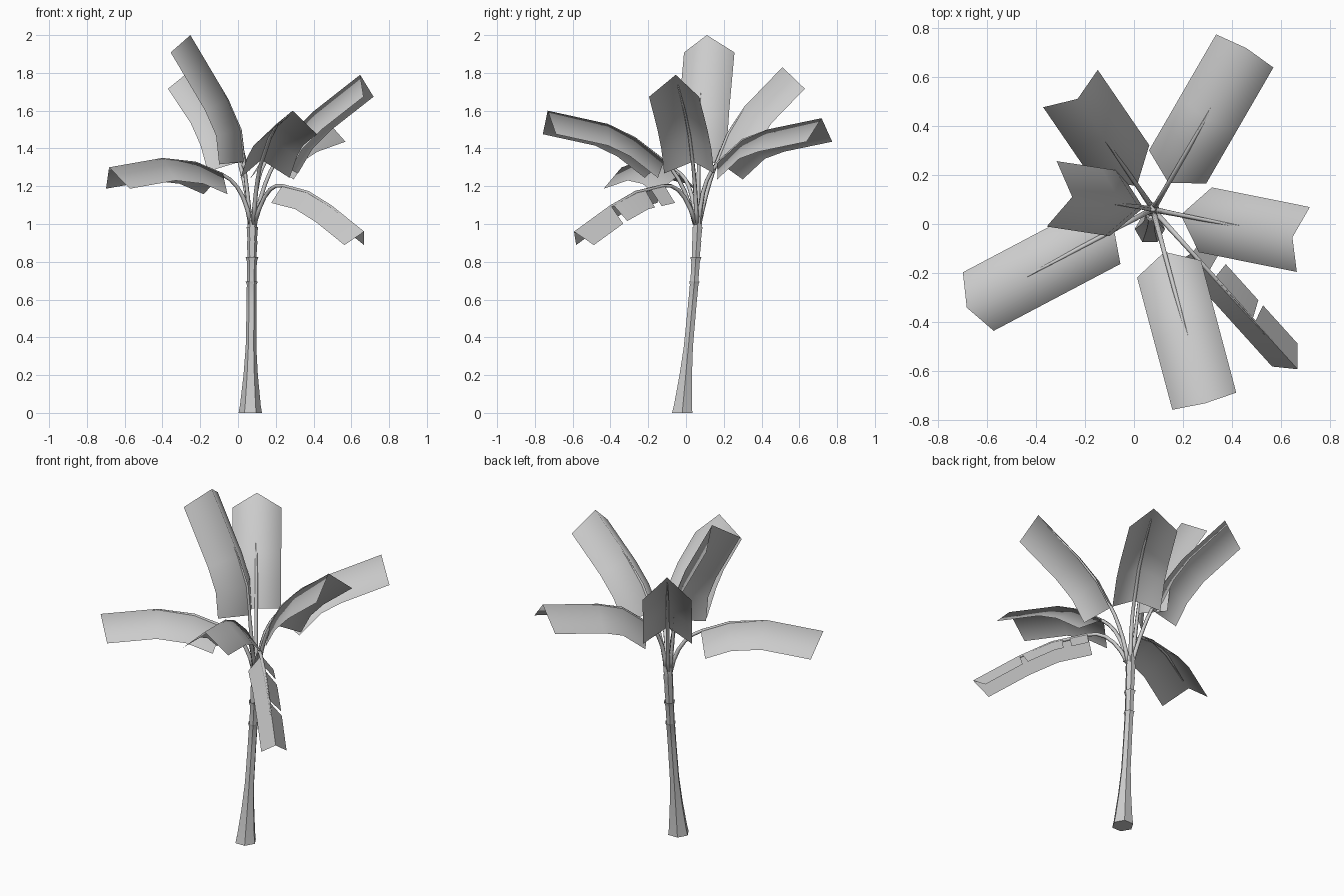
import bpy, math
from mathutils import Vector

if "Cube" in bpy.data.objects:
    bpy.data.objects.remove(bpy.data.objects["Cube"])

CX, CY = 0.078, 0.06          # crown centre
UP = Vector((0, 0, 1))


def make(name, verts, faces, sharp=None):
    me = bpy.data.meshes.new(name)
    me.from_pydata([tuple(v) for v in verts], [], faces)
    me.update()
    for p in me.polygons:
        p.use_smooth = True
    if sharp:
        me.set_sharp_from_angle(angle=math.radians(sharp))
    ob = bpy.data.objects.new(name, me)
    bpy.context.collection.objects.link(ob)
    return ob


def tube(name, rings, sides, side_axis=None, sharp=None):
    """Sweep a polygon along (point, radius); horizontal rings if no side axis."""
    verts, faces = [], []
    for i, (p, r) in enumerate(rings):
        a, b = Vector((1, 0, 0)), Vector((0, 1, 0))
        if side_axis:
            t = rings[min(i + 1, len(rings) - 1)][0] - rings[max(i - 1, 0)][0]
            a = side_axis
            b = t.normalized().cross(a)
        for k in range(sides):
            w = 2 * math.pi * k / sides
            verts.append(p + r * (math.cos(w) * a + math.sin(w) * b))
    for i in range(len(rings) - 1):
        for k in range(sides):
            n = (k + 1) % sides
            faces.append((i * sides + k, i * sides + n,
                          (i + 1) * sides + n, (i + 1) * sides + k))
    last = (len(rings) - 1) * sides
    faces.append(tuple(reversed(range(sides))))
    faces.append(tuple(range(last, last + sides)))
    return make(name, verts, faces, sharp)


# Leaning trunk with flared sleeves near the top
profile = [(0, .062), (.04, .055), (.2, .038), (.35, .028), (.55, .026), (.68, .026),
           (.695, .032), (.69, .024), (.80, .026), (.825, .034), (.815, .023),
           (.91, .028), (.90, .024), (.985, .03), (.98, .025), (1.03, .027), (1.07, .014)]


def trunk_center(z):
    y = -.02 + .065 * z / .7 if z < .7 else .045 + .02 * (z - .7) / .35
    return Vector((.065 + .011 * z, y, z))


tube("trunk", [(trunk_center(z), r) for z, r in profile], 6, sharp=40)


def frond(name, tip_xy, prof, hw=.135, drop=.12, torn=False):
    d = Vector((tip_xy[0] - CX, tip_xy[1] - CY, 0)).normalized()
    side = Vector((d.y, -d.x, 0))
    centre = Vector((CX, CY, 0))
    ridge = [centre + d * r + UP * z for r, z in prof]
    n = len(ridge)
    tans = [(ridge[min(i + 1, n - 1)] - ridge[max(i - 1, 0)]).normalized() for i in range(n)]
    norms = [side.cross(t).normalized() for t in tans]

    def edge_pt(i, sg):
        pull = .035 if i == n - 1 else 0
        return ridge[i] + side * sg * hw - norms[i] * drop - tans[i] * pull

    def lerp(fn, s):
        i = min(int(s), n - 2)
        return fn(i).lerp(fn(i + 1), s - i)

    # Folded blade: two wings meeting at the ridge
    verts = list(ridge) + [edge_pt(i, 1) for i in range(n)]
    faces = [(i, i + n, i + n + 1, i + 1) for i in range(n - 1)]
    if torn:
        # Ragged wing made of separate strips
        for strip in ([0, .5], [.68, 1, 1.92], [2, 3]):
            o = len(verts)
            for k, s in enumerate(strip):
                e = s + (.07 if k == 0 and s > 0 else 0)
                verts += [lerp(lambda i: ridge[i], s), lerp(lambda i: edge_pt(i, -1), e)]
            faces += [(o + 2 * k, o + 2 * k + 2, o + 2 * k + 3, o + 2 * k + 1)
                      for k in range(len(strip) - 1)]
    else:
        verts += [edge_pt(i, -1) for i in range(n)]
        faces += [(i, i + 1, i + 2 * n + 1, i + 2 * n) for i in range(n - 1)]
    make(name + "_blade", verts, faces)

    # Stalk rising from the crown, then running under the ridge as a midrib
    p0 = centre + d * .012 + UP * 1.0
    p2 = ridge[0] - norms[0] * .008
    p1 = p2 - (ridge[1] - ridge[0]).normalized() * .14
    rings = []
    for k in range(6):
        t = k / 5
        rings.append((p0 * (1 - t) ** 2 + p1 * 2 * t * (1 - t) + p2 * t * t, .013 - .003 * t))
    for s, r in ((1, .009), (2, .007), (2.75, .003)):
        q = lerp(lambda i: ridge[i] - norms[i] * .008, s)
        rings.append((q, r))
    tube(name + "_stalk", rings, 5, side_axis=side)


# Crown of fronds: ridge tip in plan, then (radius, height) along the ridge
frond("back_right_frond", (.46, .72), [(.125, 1.33), (.276, 1.45), (.426, 1.50), (.76, 1.56)])
frond("right_frond", (.65, -.055), [(.115, 1.33), (.20, 1.47), (.32, 1.59), (.58, 1.79)])
frond("front_frond", (.29, -.735), [(.18, 1.34), (.34, 1.46), (.49, 1.53), (.82, 1.60)])
frond("torn_frond", (.67, -.595), [(.24, 1.21), (.44, 1.175), (.62, 1.10), (.88, .96)],
      hw=.07, drop=.10, torn=True)
frond("left_frond", (-.68, -.34), [(.18, 1.27), (.34, 1.33), (.54, 1.35), (.86, 1.30)])
frond("back_left_frond", (-.23, .51), [(.117, 1.33), (.19, 1.48), (.30, 1.62), (.546, 1.83)])
frond("upright_frond", (-.25, .11), [(.04, 1.33), (.06, 1.50), (.13, 1.66), (.334, 2.0)])
